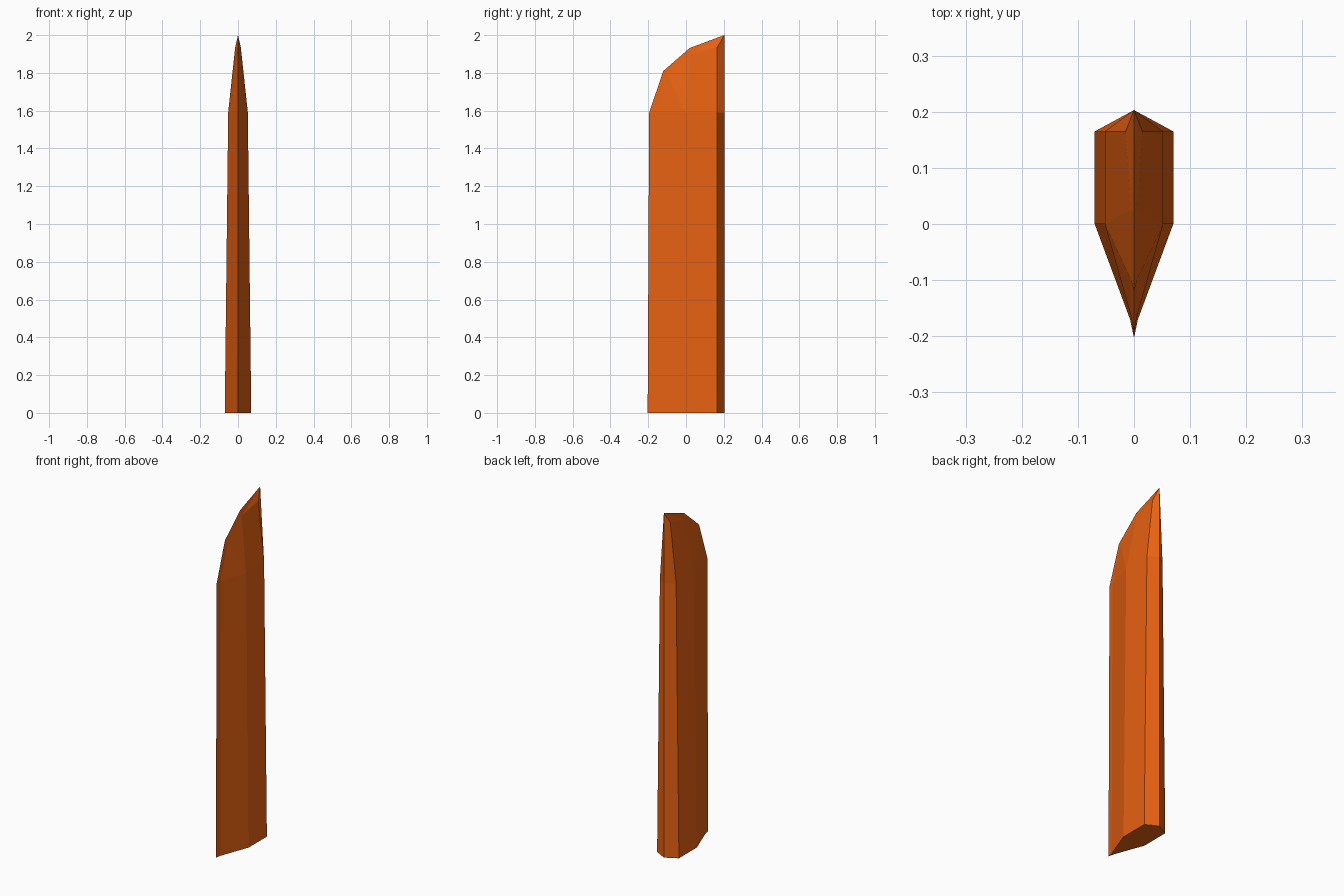
import bpy, bmesh

if "Cube" in bpy.data.objects:
    bpy.data.objects.remove(bpy.data.objects["Cube"])

# Half cross-sections (x, y): cutting edge, edge bevel, ridge, back corner, spine
base = [(0, -.203), (.007, -.17), (.07, 0), (.07, .165), (0, .203)]
shoulder = [(0, -.195), (.005, -.165), (.052, 0), (.052, .165), (0, .203)]

bm = bmesh.new()
v = lambda x, y, z: bm.verts.new((x, y, z))
low = [v(x, y, 0) for x, y in base]
top = [v(x, y, 1.59) for x, y in shoulder]

# Straight body and flat bottom
for i in range(4):
    bm.faces.new((low[i], low[i + 1], top[i + 1], top[i]))
bm.faces.new(low[::-1])

# Curved slanting point
edge, bevel, ridge, back, spine = top
e2, e3 = v(0, -.12, 1.81), v(0, .02, 1.932)
b2, b3 = v(.005, -.1, 1.79), v(.006, .025, 1.9)
back2, tip = v(.015, .165, 1.935), v(0, .203, 2)
for f in [(edge, bevel, b2, e2), (e2, b2, b3, e3), (e3, b3, tip),
          (bevel, ridge, b2), (ridge, b3, b2), (ridge, back, back2, b3),
          (b3, back2, tip), (back, spine, tip, back2)]:
    bm.faces.new(f)

# Mirror the half across x and weld the seam
half = bm.verts[:] + bm.edges[:] + bm.faces[:]
bmesh.ops.mirror(bm, geom=half, axis='X', merge_dist=.0005)
bmesh.ops.remove_doubles(bm, verts=bm.verts[:], dist=.0005)
bmesh.ops.recalc_face_normals(bm, faces=bm.faces[:])

mesh = bpy.data.meshes.new("blade")
bm.to_mesh(mesh)
bm.free()
blade = bpy.data.objects.new("blade", mesh)
bpy.context.collection.objects.link(blade)

# Orange colour
mat = bpy.data.materials.new("orange")
mat.diffuse_color = (.8, .12, .006, 1)
mat.use_nodes = True
mat.node_tree.nodes["Principled BSDF"].inputs["Base Color"].default_value = mat.diffuse_color
mesh.materials.append(mat)
